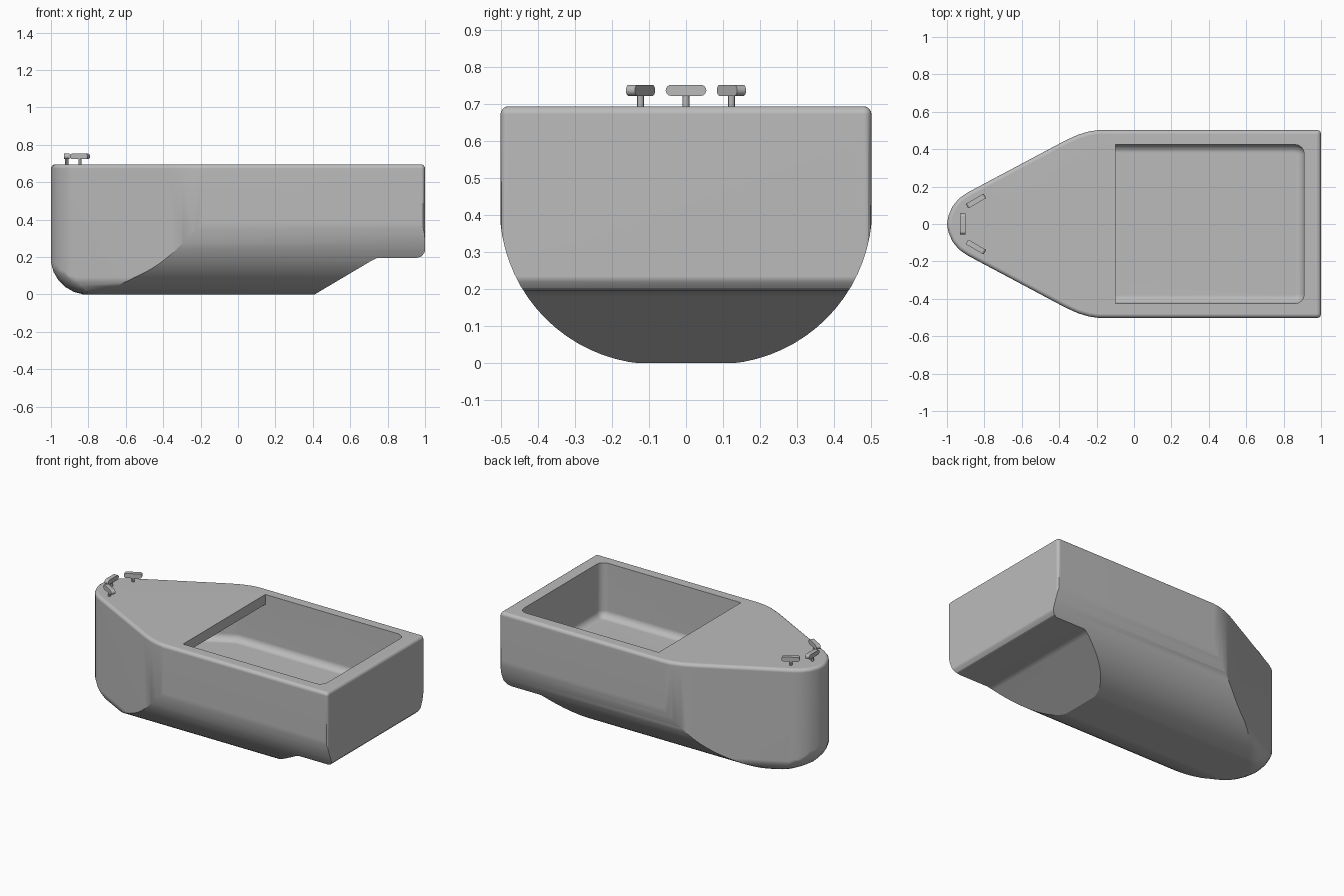
import bpy, bmesh
from math import sin, cos, pi, radians
from mathutils import Matrix, Vector

if "Cube" in bpy.data.objects:
    bpy.data.objects.remove(bpy.data.objects["Cube"])

grey = bpy.data.materials.new("hull grey")
grey.use_nodes = True
grey.diffuse_color = (0.5, 0.5, 0.5, 1)
grey.node_tree.nodes["Principled BSDF"].inputs["Base Color"].default_value = (0.5, 0.5, 0.5, 1)


def prism(name, outline, axis, lo, hi, bevels=()):
    """Extrude a 2D outline along an axis; bevels = (edge rule, radius, segments)."""
    place = {"x": lambda a, b, t: (t, a, b),
             "y": lambda a, b, t: (a, t, b),
             "z": lambda a, b, t: (a, b, t)}[axis]
    bm = bmesh.new()
    rings = [[bm.verts.new(place(a, b, t)) for a, b in outline] for t in (lo, hi)]
    for ring in rings:
        bm.faces.new(ring)
    for i in range(len(outline)):
        bm.faces.new((rings[0][i - 1], rings[0][i], rings[1][i], rings[1][i - 1]))
    bmesh.ops.recalc_face_normals(bm, faces=bm.faces)
    for rule, radius, segments in bevels:
        edges = [e for e in bm.edges if rule(e.verts[0].co, e.verts[1].co)]
        bmesh.ops.bevel(bm, geom=edges, offset=radius, segments=segments,
                        profile=0.5, affect="EDGES")
    bmesh.ops.recalc_face_normals(bm, faces=bm.faces)
    mesh = bpy.data.meshes.new(name)
    bm.to_mesh(mesh)
    bm.free()
    mesh.materials.append(grey)
    obj = bpy.data.objects.new(name, mesh)
    bpy.context.collection.objects.link(obj)
    return obj


def round_bottom(obj, outline, flank_radius, stem_radius):
    """Fillet the bottom of a convex prism on z = 0, widest at the stem, none at the stern."""
    bm = bmesh.new()
    bm.from_mesh(obj.data)
    for (ax, ay), (bx, by) in zip(outline, outline[1:]):
        out = Vector((by - ay, ax - bx, 0)).normalized()
        if out.x > -0.05:
            continue
        radius = flank_radius + (stem_radius - flank_radius) * out.x ** 2
        centre = Vector((ax, ay, radius)) - out * radius
        for tilt in range(15, 90, 15):
            normal = out * cos(radians(tilt)) - Vector((0, 0, sin(radians(tilt))))
            bmesh.ops.bisect_plane(bm, geom=bm.verts[:] + bm.edges[:] + bm.faces[:], dist=1e-6,
                                   plane_co=centre + normal * radius, plane_no=normal,
                                   clear_outer=True)
            bmesh.ops.holes_fill(bm, edges=bm.edges[:], sides=0)
    bmesh.ops.remove_doubles(bm, verts=bm.verts, dist=1e-5)
    bmesh.ops.recalc_face_normals(bm, faces=bm.faces)
    bm.to_mesh(obj.data)
    bm.free()


def activate(obj):
    bpy.ops.object.select_all(action="DESELECT")
    obj.select_set(True)
    bpy.context.view_layer.objects.active = obj


def combine(obj, tool, operation):
    """Apply a boolean and discard the tool."""
    mod = obj.modifiers.new("cut", "BOOLEAN")
    mod.object, mod.operation, mod.solver = tool, operation, "EXACT"
    activate(obj)
    bpy.ops.object.modifier_apply(modifier=mod.name)
    bpy.data.objects.remove(tool)


def mirrored(half):
    """Close a half outline by reflecting it in y."""
    return half + [(x, -y) for x, y in reversed(half) if y > 0]


def upright_at(x):
    return lambda a, b: a.x > x and b.x > x and abs(a.z - b.z) > 0.1


def ring_at(z):
    return lambda a, b: abs(a.z - z) < 1e-4 and abs(b.z - z) < 1e-4


# Hull: deck plan with rounded forefoot
plan = mirrored([(1, 0.502), (-0.19, 0.502), (-0.24, 0.495), (-0.3, 0.477), (-0.37, 0.445),
                 (-0.89, 0.168), (-0.935, 0.137), (-0.97, 0.095), (-0.992, 0.045), (-1, 0)])
hull = prism("hull", plan, "z", 0, 0.695,
             [(upright_at(0.9), 0.02, 3), (ring_at(0.695), 0.022, 4)])
round_bottom(hull, plan, 0.08, 0.2)

# Cross-section with big round bilges either side of a narrow flat, and stepped stern
bilge, flat, steps = 0.423, 0.081, 18
quarter = [(flat + bilge * cos(pi / 2 * i / steps), 0.42 - bilge * sin(pi / 2 * i / steps))
           for i in range(steps + 1)]
half = [(flat + bilge, 1)] + quarter
section = half + [(-y, z) for y, z in reversed(half)]
combine(hull, prism("section", section, "x", -1.2, 1.2), "INTERSECT")

side = [(-1.1, 1), (-1.1, -0.1), (0.241, -0.1), (0.71, 0.178), (0.745, 0.195), (0.955, 0.195),
        (0.98, 0.203), (0.995, 0.22), (1.005, 0.25), (1.02, 0.4), (1.02, 1)]
combine(hull, prism("side", side, "y", -0.7, 0.7), "INTERSECT")

# Cockpit: filleted well that runs forward beneath the foredeck
floor = 0.34
well_plan = mirrored([(0.91, 0.425), (-0.29, 0.425), (-0.4, 0.37), (-0.83, 0.11)])
well = prism("well", well_plan, "z", floor, 0.9,
             [(upright_at(0.8), 0.05, 4), (ring_at(floor), 0.045, 4)])
foredeck = [(-1.2, -0.6), (-0.1, -0.6), (-0.1, 0.6), (-1.2, 0.6)]
combine(well, prism("foredeck", foredeck, "z", 0.63, 1.2), "DIFFERENCE")
combine(hull, well, "DIFFERENCE")

# Mooring cleats: rounded bar on a thin post, three around the bow
bar = [(end * 0.04 + 0.015 * cos(t), 0.738 + 0.015 * sin(t))
       for end, start in ((1, -pi / 2), (-1, pi / 2))
       for t in [start + pi * k / 8 for k in range(9)]]
post = [(0.009 * cos(2 * pi * k / 12), 0.009 * sin(2 * pi * k / 12)) for k in range(12)]
parts = [hull]
for label, x, y, turn in (("bow", -0.915, 0, 90), ("left", -0.845, 0.123, 30),
                          ("right", -0.845, -0.123, -30)):
    for piece in (prism(label + "_cleat_bar", bar, "y", -0.014, 0.014),
                  prism(label + "_cleat_post", post, "z", 0.685, 0.735)):
        piece.data.transform(Matrix.Translation((x, y, 0)) @ Matrix.Rotation(radians(turn), 4, "Z"))
        parts.append(piece)

# Smooth curved surfaces, keep corners crisp
for obj in parts:
    activate(obj)
    bpy.ops.object.shade_smooth_by_angle(angle=radians(30))
    weighted = obj.modifiers.new("weighted normals", "WEIGHTED_NORMAL")
    weighted.keep_sharp = True
